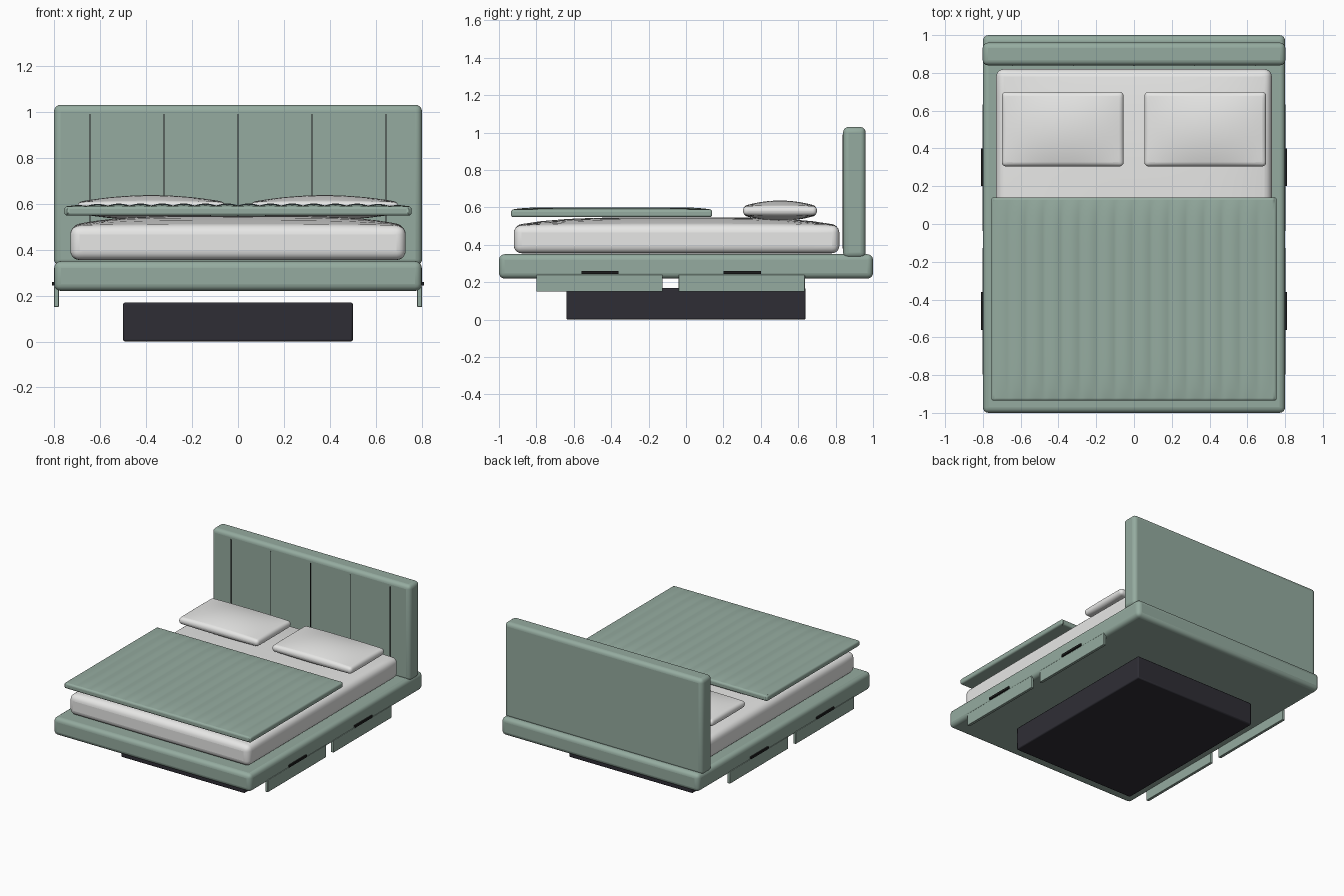
import bpy, bmesh, math

if "Cube" in bpy.data.objects:
    bpy.data.objects.remove(bpy.data.objects["Cube"], do_unlink=True)


def make_material(name, colour):
    mat = bpy.data.materials.new(name)
    mat.use_nodes = True
    mat.diffuse_color = (*colour, 1)
    mat.node_tree.nodes["Principled BSDF"].inputs["Base Color"].default_value = (*colour, 1)
    return mat


sage = make_material("sage fabric", (0.30, 0.41, 0.35))
linen = make_material("white linen", (0.80, 0.80, 0.79))
charcoal = make_material("charcoal base", (0.028, 0.027, 0.036))
black = make_material("black trim", (0.012, 0.012, 0.012))


def box(name, x, y, z, mat, bevel=0.0, segments=4, cuts=0, shape=None):
    """Rounded box between (min, max) pairs; shape(u, v, top) gives a height offset."""
    bm = bmesh.new()
    bmesh.ops.create_cube(bm, size=2)
    if cuts:
        # Slice along x and y only, leaving the sides one face high
        for axis, count in ((0, cuts), (1, max(12, cuts // 4))):
            normal = [0, 0, 0]
            normal[axis] = 1
            for i in range(1, count):
                point = [0, 0, 0]
                point[axis] = -1 + 2 * i / count
                bmesh.ops.bisect_plane(bm, geom=bm.verts[:] + bm.edges[:] + bm.faces[:],
                                       plane_co=point, plane_no=normal)
    for v in bm.verts:
        a, b, c = v.co
        lift = shape(a, b, c > 0) if shape else 0
        v.co = [(lo + hi) / 2 + t * (hi - lo) / 2 for t, (lo, hi) in zip((a, b, c), (x, y, z))]
        v.co.z += lift
    mesh = bpy.data.meshes.new(name)
    bm.to_mesh(mesh)
    bm.free()
    obj = bpy.data.objects.new(name, mesh)
    bpy.context.collection.objects.link(obj)
    mesh.materials.append(mat)
    if bevel:
        mod = obj.modifiers.new("rounded edges", "BEVEL")
        mod.width, mod.segments = bevel, segments
        mod.limit_method = "ANGLE"
        mod.angle_limit = math.radians(50)
    bpy.ops.object.select_all(action="DESELECT")
    bpy.context.view_layer.objects.active = obj
    obj.select_set(True)
    bpy.ops.object.shade_smooth_by_angle(angle=math.radians(35))
    return obj


def mattress_crown(u, v, top):
    return 0.042 * (1 - u ** 4) * (1 - v ** 4) if top else 0


def pillow_crown(u, v, top):
    return (0.03 if top else -0.03) * (1 - u * u) * (1 - v * v)


def quilt_waves(u, v, top):
    # Soft channels running from head to foot
    fade = (1 - u ** 8) * (1 - v ** 8)
    ridge = abs(math.sin(u * math.pi * 8))
    return fade * (0.004 + 0.009 * ridge) if top else 0


# Plinth and platform
box("plinth", (-0.5, 0.5), (-0.64, 0.64), (0, 0.17), charcoal, 0.008, 2)
box("platform", (-0.8, 0.8), (-1, 1), (0.22, 0.35), sage, 0.03)

# Headboard with vertical seams
box("headboard", (-0.801, 0.801), (0.84, 0.96), (0.33, 1.03), sage, 0.028)
for i in range(-2, 3):
    cx = i * 0.322
    box("headboard_seam", (cx - 0.002, cx + 0.002), (0.836, 0.845), (0.38, 0.99), black)

# Drawers and handles along both sides
for side, s in (("left", 1), ("right", -1)):
    for place, y0, y1, handle in (("front", -0.80, -0.125, -0.46), ("rear", -0.04, 0.635, 0.30)):
        box(f"{side}_{place}_drawer", sorted((s * 0.78, s * 0.801)), (y0, y1),
            (0.15, 0.24), sage, 0.003, 2)
        box(f"{side}_{place}_handle", sorted((s * 0.795, s * 0.81)),
            (handle - 0.1, handle + 0.1), (0.243, 0.259), black)

# Mattress and bedding
box("mattress", (-0.73, 0.73), (-0.92, 0.82), (0.355, 0.505), linen, 0.04, 5, 24, mattress_crown)
box("duvet", (-0.755, 0.755), (-0.935, 0.14), (0.548, 0.588), sage, 0.018, 4, 128, quilt_waves)
for side, s in (("left", 1), ("right", -1)):
    box(f"{side}_pillow", sorted((s * 0.055, s * 0.70)), (0.305, 0.70),
        (0.558, 0.607), linen, 0.022, 5, 20, pillow_crown)
